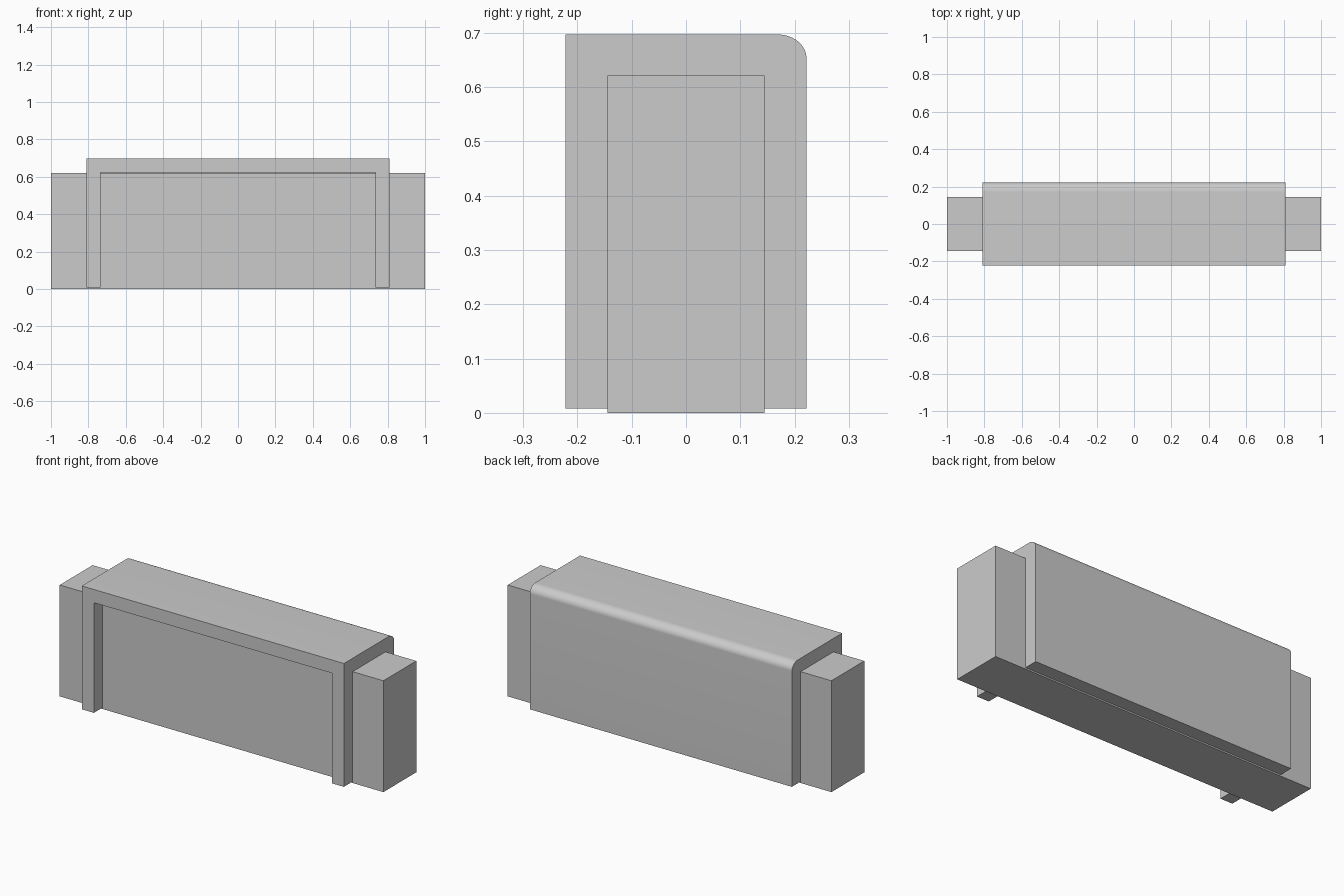
import bpy
import bmesh
from math import sin, cos, pi, radians

if "Cube" in bpy.data.objects:
    bpy.data.objects.remove(bpy.data.objects["Cube"])


def box(name, x, y, z):
    """Axis-aligned box from (min, max) ranges."""
    bpy.ops.mesh.primitive_cube_add(
        size=1, location=(sum(x) / 2, sum(y) / 2, sum(z) / 2))
    ob = bpy.context.object
    ob.name = name
    ob.scale = (x[1] - x[0], y[1] - y[0], z[1] - z[0])
    bpy.ops.object.transform_apply(location=True, rotation=False, scale=True)
    return ob


def extrude_x(name, profile, half):
    """Extrude a (y, z) profile from -half to +half along x."""
    bm = bmesh.new()
    face = bm.faces.new([bm.verts.new((-half, y, z)) for y, z in profile])
    ext = bmesh.ops.extrude_face_region(bm, geom=[face])["geom"]
    bmesh.ops.translate(bm, vec=(2 * half, 0, 0),
                        verts=[g for g in ext if isinstance(g, bmesh.types.BMVert)])
    bmesh.ops.recalc_face_normals(bm, faces=bm.faces)
    mesh = bpy.data.meshes.new(name)
    bm.to_mesh(mesh)
    bm.free()
    ob = bpy.data.objects.new(name, mesh)
    bpy.context.collection.objects.link(ob)
    return ob


# Long inner block running through the cover
box("inner_block", (-1, 1), (-0.145, 0.145), (0, 0.622))

# Cover with a rounded top back edge
d, low, top = 0.222, 0.008, 0.697
ry, rz = 0.052, 0.044
arc = [(d - ry + ry * cos(i * pi / 24), top - rz + rz * sin(i * pi / 24))
       for i in range(13)]
cover = extrude_x("cover", [(-d, low), (d, low)] + arc + [(-d, top)], 0.81)

# Hollow out the cover: open at the front and bottom
cutter = box("cover_cutter", (-0.735, 0.735), (-0.5, 0.145), (-0.2, 0.623))
cutter.hide_render = True
mod = cover.modifiers.new("opening", 'BOOLEAN')
mod.operation = 'DIFFERENCE'
mod.solver = 'EXACT'
mod.object = cutter

bpy.ops.object.select_all(action='DESELECT')
cover.select_set(True)
bpy.context.view_layer.objects.active = cover
bpy.ops.object.modifier_apply(modifier=mod.name)
bpy.data.objects.remove(cutter)
bpy.ops.object.shade_smooth_by_angle(angle=radians(30))
